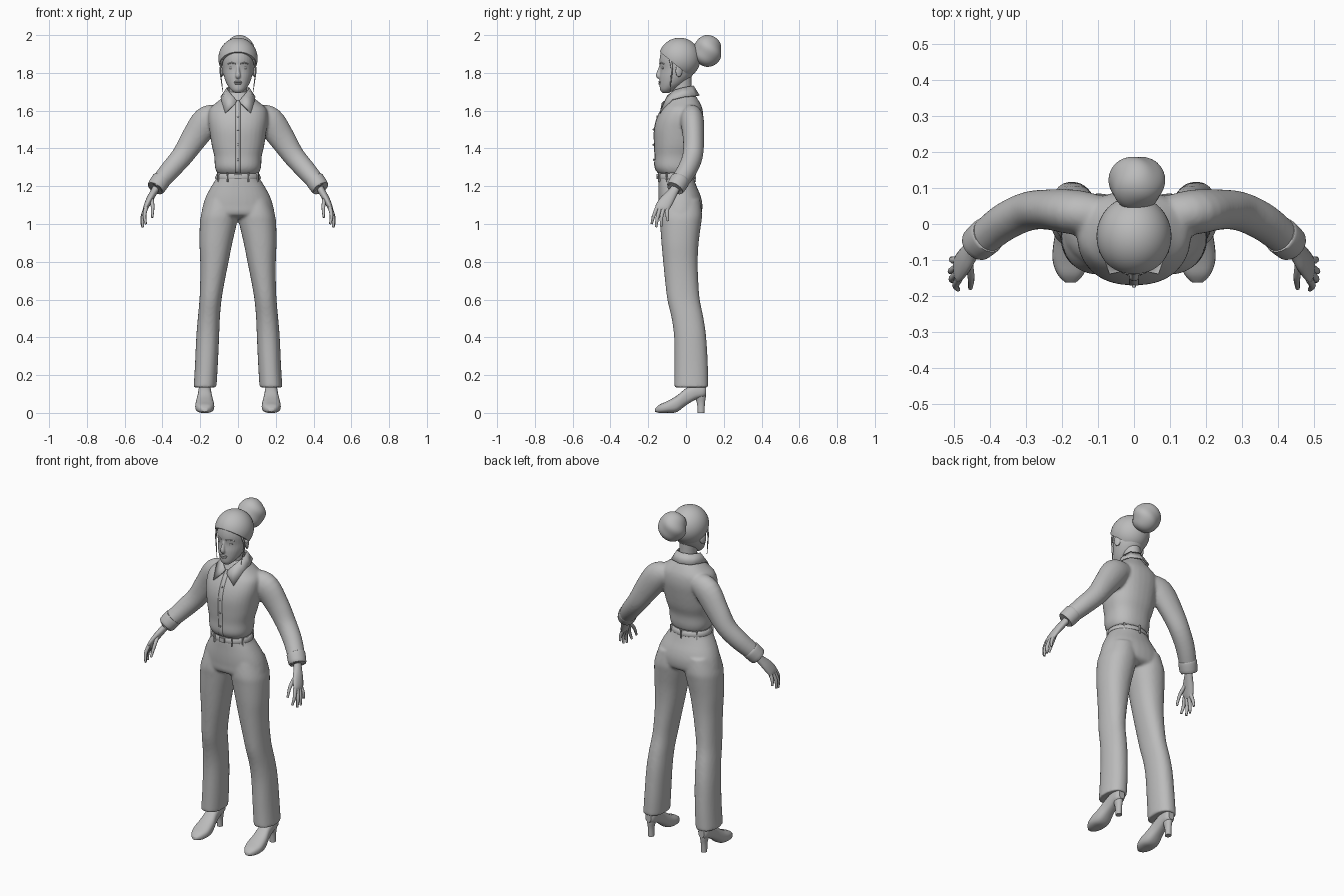
import bpy, bmesh, math
from mathutils import Vector, Matrix

if "Cube" in bpy.data.objects:
    bpy.data.objects.remove(bpy.data.objects["Cube"])

grey = bpy.data.materials.new("plain_grey")
grey.diffuse_color = (0.5, 0.5, 0.5, 1)
grey.use_nodes = True
grey.node_tree.nodes["Principled BSDF"].inputs["Base Color"].default_value = grey.diffuse_color


def smooth_rows(rows, n):
    """Catmull-Rom interpolation of section rows."""
    out = []
    for i in range(len(rows) - 1):
        p0, p1, p2, p3 = (rows[max(i - 1, 0)], rows[i], rows[i + 1], rows[min(i + 2, len(rows) - 1)])
        for k in range(n):
            t = k / n
            out.append([0.5 * (2 * b + (c - a) * t + (2 * a - 5 * b + 4 * c - d) * t * t
                               + (3 * b - a - 3 * c + d) * t ** 3)
                        for a, b, c, d in zip(p0, p1, p2, p3)])
    return out + [list(rows[-1])]


def skin(bm, frames, sides=32, power=2.0, s=1):
    """Skin elliptical rings given as (centre, u, v)."""
    rings = []
    for c, u, v in frames:
        ring = []
        for k in range(sides):
            a = 2 * math.pi * k / sides
            cu, sv = math.cos(a), math.sin(a)
            p = (c + u * math.copysign(abs(cu) ** (2 / power), cu)
                 + v * math.copysign(abs(sv) ** (2 / power), sv))
            ring.append(bm.verts.new((p.x * s, p.y, p.z)))
        rings.append(ring)
    for a, b in zip(rings, rings[1:]):
        for k in range(sides):
            j = (k + 1) % sides
            bm.faces.new((a[k], a[j], b[j], b[k]))
    bm.faces.new(rings[0])
    bm.faces.new(rings[-1])


def stack(bm, rows, n=4, **kw):
    """Horizontal sections: z, x min, x max, y front, y back."""
    skin(bm, [(Vector(((a + b) / 2, (f + k) / 2, z)), Vector(((b - a) / 2, 0, 0)),
               Vector((0, (k - f) / 2, 0))) for z, a, b, f, k in smooth_rows(rows, n)], **kw)


def centred(bm, rows, n=4, **kw):
    """Horizontal sections centred on x: z, half width, y front, y back."""
    stack(bm, [(z, -w, w, f, k) for z, w, f, k in rows], n, **kw)


def tube(bm, rows, n=4, **kw):
    """Path sections: x, y, z, radius across, radius along y."""
    rows = smooth_rows(rows, n)
    pts = [Vector(r[:3]) for r in rows]
    frames = []
    for i, r in enumerate(rows):
        t = (pts[min(i + 1, len(pts) - 1)] - pts[max(i - 1, 0)]).normalized()
        v = Vector((0, 1, 0))
        v = (v - t * v.dot(t)).normalized()
        frames.append((pts[i], t.cross(v) * r[3], v * r[4]))
    skin(bm, frames, **kw)


def ball(bm, c, r, seg=24, rot=Matrix()):
    bmesh.ops.create_uvsphere(bm, u_segments=seg, v_segments=seg // 2, radius=1,
                              matrix=Matrix.Translation(c) @ rot @ Matrix.Diagonal((*r, 1)))


def box(bm, c, size, turn=0):
    bmesh.ops.create_cube(bm, size=1, matrix=Matrix.Translation(c)
                          @ Matrix.Rotation(turn, 4, 'Z') @ Matrix.Diagonal((*size, 1)))


def finish(name, bm, angle=45, voxel=0, thick=0):
    bmesh.ops.recalc_face_normals(bm, faces=bm.faces)
    me = bpy.data.meshes.new(name)
    bm.to_mesh(me)
    bm.free()
    me.materials.append(grey)
    me.shade_smooth()
    me.set_sharp_from_angle(angle=math.radians(angle))
    ob = bpy.data.objects.new(name, me)
    bpy.context.collection.objects.link(ob)
    if voxel:  # weld overlapping volumes into one soft skin
        m = ob.modifiers.new("weld", 'REMESH')
        m.mode, m.voxel_size, m.use_smooth_shade = 'VOXEL', voxel, True
        m = ob.modifiers.new("soften", 'SMOOTH')
        m.factor, m.iterations = 0.5, 6
    if thick:
        ob.modifiers.new("thickness", 'SOLIDIFY').thickness = thick
    return ob


# Shirt: torso and sleeves
torso = [(1.265, .108, -.145, .037), (1.30, .122, -.166, .047), (1.36, .126, -.166, .052),
         (1.42, .14, -.169, .07), (1.50, .152, -.169, .085), (1.56, .158, -.155, .092),
         (1.61, .15, -.13, .087), (1.645, .112, -.105, .072), (1.68, .07, -.088, .05),
         (1.70, .058, -.08, .04)]
bm = bmesh.new()
centred(bm, torso, power=2.3)
for s in (1, -1):
    tube(bm, [(.10, .025, 1.575, .06, .055), (.165, .033, 1.545, .078, .062),
              (.235, .04, 1.45, .069, .056), (.295, .035, 1.36, .058, .054),
              (.36, .005, 1.285, .053, .052), (.42, -.042, 1.215, .046, .048)], s=s)
finish("shirt", bm, voxel=.008)

# Shirt cuffs
bm = bmesh.new()
for s in (1, -1):
    tube(bm, [(.405, -.03, 1.235, .048, .049), (.41, -.034, 1.228, .051, .052),
              (.435, -.056, 1.192, .048, .049), (.437, -.058, 1.189, .04, .04)], 3, s=s)
finish("cuffs", bm)

# Button placket following the chest, with buttons
bm = bmesh.new()
edge = [r for r in smooth_rows(torso, 4) if 1.27 < r[0] < 1.66]
rows = [[bm.verts.new((x, r[2] - .001, r[0])) for x in (-.013, .013)] for r in edge]
for a, b in zip(rows, rows[1:]):
    bm.faces.new((a[0], a[1], b[1], b[0]))
finish("placket", bm, thick=.006)
bm = bmesh.new()
for z in (1.34, 1.42, 1.50, 1.57):
    y = min(edge, key=lambda r: abs(r[0] - z))[2]
    ball(bm, (0, y - .004, z), (.006, .004, .006), 12)
finish("buttons", bm)

# Folded collar with pointed tips
top = [(.008, -.112, 1.655), (.03, -.10, 1.68), (.055, -.06, 1.71), (.06, -.02, 1.722),
       (.045, .025, 1.73), (0, .04, 1.733)]
low = [(.014, -.128, 1.642), (.068, -.139, 1.588), (.09, -.075, 1.66), (.092, -.01, 1.675),
       (.065, .05, 1.68), (0, .072, 1.682)]
bm = bmesh.new()
for s in (1, -1):
    a, b = ([bm.verts.new((x * s, y, z)) for x, y, z in line] for line in (top, low))
    for i in range(5):
        bm.faces.new((a[i], a[i + 1], b[i + 1], b[i]))
bmesh.ops.remove_doubles(bm, verts=bm.verts, dist=.0005)
finish("collar", bm, 60, thick=.007)

# Trousers: hips and flared legs
bm = bmesh.new()
centred(bm, [(1.275, .108, -.14, .035), (1.24, .116, -.145, .042), (1.20, .141, -.146, .056),
             (1.15, .168, -.147, .077), (1.10, .185, -.145, .087), (1.05, .19, -.138, .08),
             (1.03, .14, -.09, .05)], power=2.2)
for s in (1, -1):
    stack(bm, [(1.13, .0, .168, -.13, .075), (1.05, .0, .195, -.14, .085),
               (1.0, .007, .202, -.137, .08), (.9, .03, .204, -.13, .067),
               (.8, .05, .2, -.121, .062), (.7, .07, .2, -.111, .065),
               (.6, .087, .204, -.099, .073), (.5, .096, .213, -.076, .093),
               (.4, .1, .221, -.063, .107), (.25, .107, .228, -.061, .116),
               (.135, .114, .235, -.062, .118)], s=s, power=2.2)
finish("trousers", bm, voxel=.008)

# Belt, belt loops and buckle
bm = bmesh.new()
centred(bm, [(1.238, .119, -.150, .046), (1.243, .121, -.152, .048),
             (1.262, .116, -.150, .044), (1.266, .112, -.147, .04)], 1, sides=48)
for deg in (30, 62, 118, 150, 225, 270, 315):
    a = math.radians(deg)
    box(bm, (.119 * math.cos(a), -.052 - .1 * math.sin(a), 1.247), (.007, .012, .05),
        math.pi / 2 - a)
box(bm, (0, -.153, 1.252), (.036, .008, .026))
finish("belt", bm)

# Hands: palm, four fingers and thumb
bm = bmesh.new()
for s in (1, -1):
    tube(bm, [(.425, -.048, 1.205, .02, .025), (.445, -.068, 1.17, .019, .026),
              (.468, -.098, 1.13, .018, .036), (.487, -.124, 1.09, .014, .038),
              (.492, -.13, 1.072, .008, .032)], s=s, sides=16)
    for base, mid, tip in (((.486, -.152, 1.088), (.495, -.17, 1.045), (.488, -.182, 1.0)),
                           ((.49, -.137, 1.083), (.505, -.152, 1.03), (.504, -.158, .983)),
                           ((.49, -.118, 1.083), (.507, -.13, 1.035), (.508, -.131, .988)),
                           ((.485, -.1, 1.09), (.503, -.1, 1.05), (.506, -.096, 1.015)),
                           ((.458, -.105, 1.14), (.452, -.15, 1.09), (.454, -.178, 1.035))):
        tube(bm, [(*base, .011, .011), (*mid, .0095, .0095), (*tip, .006, .006)],
             5, s=s, sides=10)
finish("hands", bm, 70)

# Heeled shoes
bm = bmesh.new()
shoe = [(-.163, .014, .006, .024), (-.14, .036, 0, .044), (-.10, .05, 0, .062),
        (-.05, .047, .004, .09), (0, .037, .04, .13), (.05, .034, .07, .152),
        (.09, .03, .082, .152), (.107, .018, .092, .148)]
for s in (1, -1):
    skin(bm, [(Vector((.176, y, (a + b) / 2)), Vector((w, 0, 0)), Vector((0, 0, (b - a) / 2)))
              for y, w, a, b in smooth_rows(shoe, 4)], s=s, power=2.6, sides=24)
    stack(bm, [(0, .159, .193, .062, .098), (.05, .159, .193, .058, .1),
               (.085, .153, .199, .045, .105), (.11, .15, .202, .03, .106)], s=s, sides=20)
finish("shoes", bm)

# Neck
bm = bmesh.new()
centred(bm, [(1.60, .06, -.085, .05), (1.68, .049, -.075, .035), (1.73, .047, -.075, .03),
             (1.79, .05, -.08, .03)])
finish("neck", bm)

# Head with nose, ears and chin
bm = bmesh.new()
centred(bm, [(1.694, .018, -.125, -.088), (1.71, .038, -.137, -.06), (1.74, .059, -.14, -.01),
             (1.78, .074, -.14, .03), (1.82, .081, -.136, .05), (1.87, .085, -.14, .055),
             (1.92, .078, -.128, .055), (1.96, .05, -.09, .03)])
tube(bm, [(0, -.132, 1.84, .008, .008), (0, -.139, 1.815, .009, .011),
          (0, -.146, 1.785, .014, .014), (0, -.138, 1.774, .009, .008)], 3, sides=16)
for s in (1, -1):
    ball(bm, (s * .088, -.038, 1.81), (.008, .02, .034), 16,
         Matrix.Rotation(s * .35, 4, 'Z'))
finish("head", bm, voxel=.004).modifiers["soften"].iterations = 4

# Eyes, brows and lips
bm = bmesh.new()
for s in (1, -1):
    ball(bm, (s * .034, -.121, 1.826), (.015, .008, .007), 16)
    tube(bm, [(.014, -.138, 1.848, .003, .004), (.034, -.131, 1.853, .004, .004),
              (.056, -.112, 1.846, .002, .003)], 3, s=s, sides=8)
finish("eyes_and_brows", bm, 70)
bm = bmesh.new()
ball(bm, (0, -.138, 1.752), (.023, .009, .0055), 16)
ball(bm, (0, -.138, 1.743), (.019, .009, .006), 16)
finish("lips", bm, 70)

# Hair swept back, trimmed along a slanted hairline
bm = bmesh.new()
ball(bm, (0, -.034, 1.876), (.104, .111, .110), 48)
cut = bmesh.ops.bisect_plane(bm, geom=bm.verts[:] + bm.edges[:] + bm.faces[:],
                             plane_co=(0, -.14, 1.912), plane_no=(0, -.155, -.19),
                             clear_outer=True)
bmesh.ops.contextual_create(bm, geom=[e for e in cut['geom_cut']
                                      if isinstance(e, bmesh.types.BMEdge)])
finish("hair", bm)

# Twisted bun
bm = bmesh.new()
bmesh.ops.create_uvsphere(bm, u_segments=48, v_segments=28, radius=1)
for v in bm.verts:
    turn = math.atan2(v.co.y, v.co.x)
    ring = math.hypot(v.co.x, v.co.y)
    k = 1 + .05 * ring * math.sin(3 * turn + 4 * v.co.z)
    v.co = Vector((.008 + v.co.x * .077 * k, .114 + v.co.y * .076 * k, 1.916 + v.co.z * .084))
finish("bun", bm, 80)

# Loose strands beside the face
bm = bmesh.new()
for s in (1, -1):
    tube(bm, [(.08, -.085, 1.88, .006, .008), (.094, -.075, 1.82, .004, .005),
              (.088, -.08, 1.76, .003, .003), (.08, -.085, 1.70, .0015, .0015)], s=s, sides=8)
finish("loose_strands", bm, 70)
